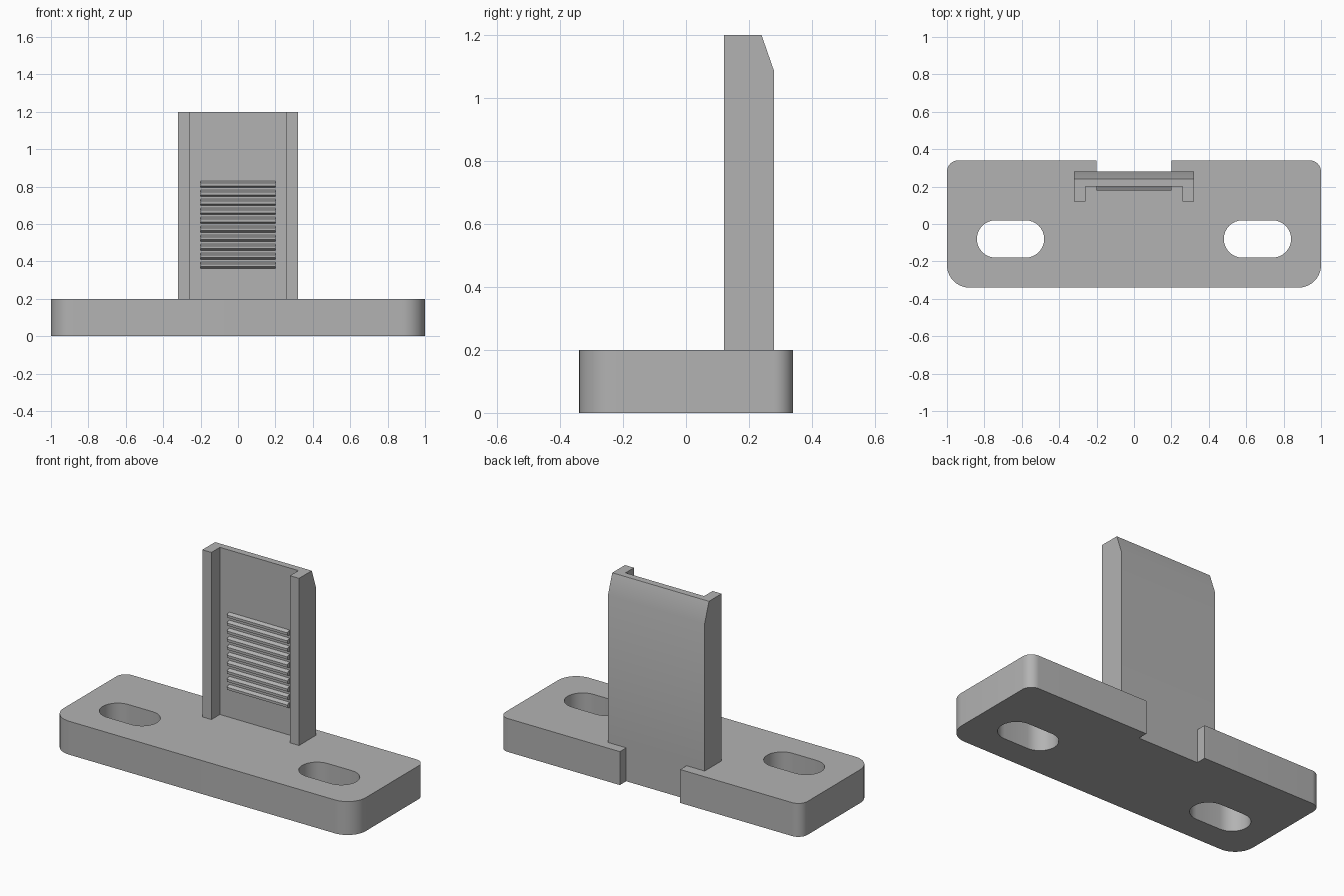
import bpy, bmesh, math
from mathutils import Vector

cube = bpy.data.objects.get("Cube")
if cube:
    bpy.data.objects.remove(cube, do_unlink=True)

grey = bpy.data.materials.new("plain grey")
grey.use_nodes = True
grey.diffuse_color = (0.45, 0.45, 0.45, 1)
grey.node_tree.nodes["Principled BSDF"].inputs["Base Color"].default_value = grey.diffuse_color


def arc(cx, cy, r, start, end, steps=10):
    """Points along an arc, angles in degrees."""
    angles = [math.radians(start + (end - start) * i / steps) for i in range(steps + 1)]
    return [(cx + r * math.cos(a), cy + r * math.sin(a)) for a in angles]


def prism(name, loops, place, direction):
    """Fill the outline loops (holes allowed) and extrude them along a direction."""
    bm = bmesh.new()
    for loop in loops:
        verts = [bm.verts.new(place(u, v)) for u, v in loop]
        for a, b in zip(verts, verts[1:] + verts[:1]):
            bm.edges.new((a, b))
    bmesh.ops.triangle_fill(bm, use_beauty=True, edges=bm.edges[:])
    top = bmesh.ops.extrude_face_region(bm, geom=bm.faces[:], use_keep_orig=True)
    moved = [g for g in top["geom"] if isinstance(g, bmesh.types.BMVert)]
    bmesh.ops.translate(bm, verts=moved, vec=Vector(direction))
    bmesh.ops.recalc_face_normals(bm, faces=bm.faces[:])
    mesh = bpy.data.meshes.new(name)
    bm.to_mesh(mesh)
    bm.free()
    mesh.materials.append(grey)
    mesh.shade_smooth()
    mesh.set_sharp_from_angle(angle=math.radians(30))
    obj = bpy.data.objects.new(name, mesh)
    bpy.context.collection.objects.link(obj)
    return obj


def slot(cx):
    return arc(cx + 0.08, -0.08, 0.1, -90, 90, 16) + arc(cx - 0.08, -0.08, 0.1, 90, 270, 16)


# Base plate with rounded corners, rear notch and two mounting slots
outline = (arc(-0.88, -0.22, 0.12, 180, 270) + arc(0.88, -0.22, 0.12, 270, 360)
           + arc(0.94, 0.28, 0.06, 0, 90)
           + [(0.2, 0.34), (0.2, 0.28), (-0.2, 0.28), (-0.2, 0.34)]
           + arc(-0.94, 0.28, 0.06, 90, 180))
prism("base_plate", [outline, slot(-0.66), slot(0.66)],
      lambda x, y: (x, y, 0), (0, 0, 0.2))

# Upright back panel, chamfered along its rear top edge
prism("upright_panel",
      [[(0.2, 0.2), (0.28, 0.2), (0.28, 1.085), (0.24, 1.2), (0.2, 1.2)]],
      lambda y, z: (-0.32, y, z), (0.64, 0, 0))

# Side flanges of the upright channel
for side, x in (("right", -0.32), ("left", 0.26)):
    prism(side + "_flange", [[(0.12, 0.2), (0.2, 0.2), (0.2, 1.2), (0.12, 1.2)]],
          lambda y, z: (x, y, z), (0.06, 0, 0))

# Row of grip ridges on the front of the panel
for i in range(10):
    z0 = 0.362 + i * 0.048
    prism(f"grip_ridge_{i + 1}",
          [[(0.2, z0), (0.18, z0 + 0.01), (0.18, z0 + 0.025), (0.2, z0 + 0.035)]],
          lambda y, z: (-0.2, y, z), (0.4, 0, 0))
